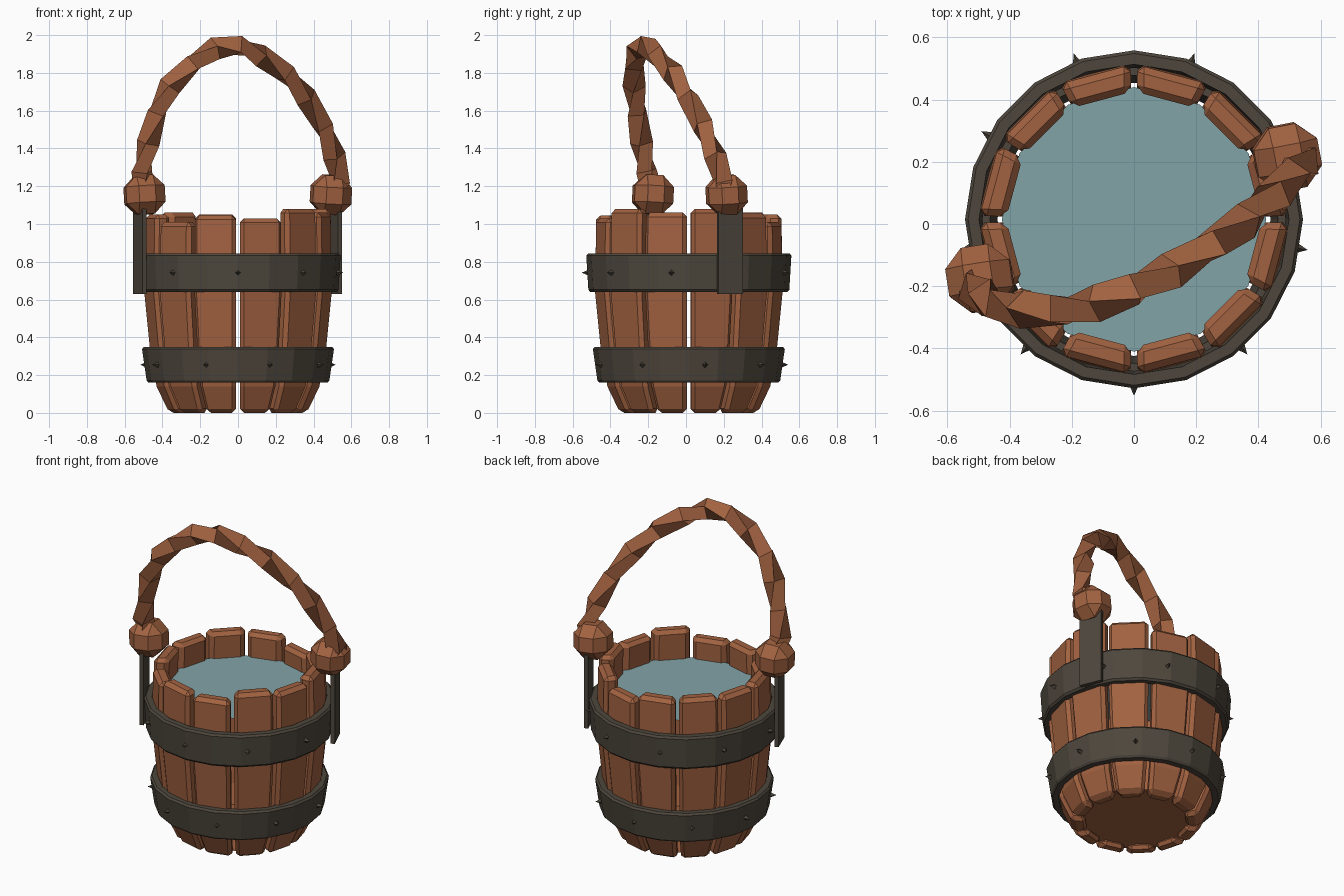
import bpy, bmesh, math
from mathutils import Vector, Matrix

if "Cube" in bpy.data.objects:
    bpy.data.objects.remove(bpy.data.objects["Cube"])

CENTRE = Vector((0, 0.015, 0))


def material(name, rgb, rough):
    m = bpy.data.materials.new(name)
    m.use_nodes = True
    m.diffuse_color = (*rgb, 1)
    shader = m.node_tree.nodes["Principled BSDF"]
    shader.inputs["Base Color"].default_value = (*rgb, 1)
    shader.inputs["Roughness"].default_value = rough
    return m


WOOD = material("warm wood", (0.36, 0.122, 0.052), 0.8)
IRON = material("dark iron", (0.075, 0.062, 0.046), 0.7)
WATER = material("pale water", (0.225, 0.37, 0.39), 0.4)


def finish(bm, name, mat, bevel=0):
    bmesh.ops.recalc_face_normals(bm, faces=bm.faces[:])
    mesh = bpy.data.meshes.new(name)
    bm.to_mesh(mesh)
    bm.free()
    mesh.materials.append(mat)
    obj = bpy.data.objects.new(name, mesh)
    bpy.context.collection.objects.link(obj)
    if bevel:
        mod = obj.modifiers.new("chamfer", 'BEVEL')
        mod.width = bevel
        mod.segments = 1
        mod.limit_method = 'ANGLE'
        mod.angle_limit = math.radians(40)
    return obj


def loft(bm, rings, closed=False):
    """Skin a list of equal-length rings; cap the ends unless closed."""
    loops = [[bm.verts.new(p) for p in ring] for ring in rings]
    n = len(loops[0])
    pairs = list(zip(loops, loops[1:]))
    if closed:
        pairs.append((loops[-1], loops[0]))
    for a, b in pairs:
        for i in range(n):
            j = (i + 1) % n
            bm.faces.new((a[i], a[j], b[j], b[i]))
    if not closed:
        bm.faces.new(loops[0])
        bm.faces.new(loops[-1])


def turned(deg):
    return Matrix.Translation(CENTRE) @ Matrix.Rotation(math.radians(deg), 4, 'Z')


# Staves: wedge-shaped boards of uneven height around the bucket
STAVE_TOPS = [1.08, 1.055, 1.01, 1.05, 1.06, 1.05,
              1.05, 1.01, 1.045, 1.03, 1.08, 1.06]
SLOPE = math.tan(math.radians(15))
for k, top in enumerate(STAVE_TOPS):
    bm = bmesh.new()
    rings = []
    for z, r in [(0, 0.36), (0.14, 0.425), (0.35, 0.46), (0.64, 0.488), (top, 0.482)]:
        inner = r - 0.085
        wo, wi = r * SLOPE - 0.012, inner * SLOPE - 0.009
        rings.append([(inner, -wi, z), (r, -wo, z), (r, wo, z), (inner, wi, z)])
    loft(bm, rings)
    obj = finish(bm, f"stave_{k + 1}", WOOD, 0.022)
    obj.matrix_world = turned(15 + 30 * k)


# Bottom board and water surface
def disc(name, radius, z, mat):
    bm = bmesh.new()
    bmesh.ops.create_circle(bm, cap_ends=True, segments=12, radius=radius)
    obj = finish(bm, name, mat)
    obj.location = CENTRE + Vector((0, 0, z))


disc("bottom_board", 0.34, 0.03, WOOD)
disc("water", 0.425, 0.9, WATER)


# Iron bands with pyramid rivets
def band(name, z0, z1, r0, r1, rivet_start):
    profile = [(r0 - 0.045, z0), (r0 - 0.01, z0), (r0, z0 + 0.012),
               (r1, z1 - 0.012), (r1 - 0.01, z1), (r1 - 0.045, z1)]
    bm = bmesh.new()
    rings = []
    for k in range(20):
        a = math.tau * k / 20
        rings.append([(r * math.cos(a), r * math.sin(a), z) for r, z in profile])
    loft(bm, rings, closed=True)
    finish(bm, name, IRON).location = CENTRE
    bm = bmesh.new()
    for k in range(9):
        place = Matrix.Rotation(math.radians(rivet_start + 40 * k), 4, 'Z') \
            @ Matrix.Translation(((r0 + r1) / 2 - 0.006, 0, (z0 + z1) / 2)) \
            @ Matrix.Rotation(math.pi / 2, 4, 'Y')
        bmesh.ops.create_cone(bm, cap_ends=True, segments=4, radius1=0.032,
                              radius2=0, depth=0.07,
                              matrix=place @ Matrix.Translation((0, 0, 0)))
    finish(bm, name + "_rivets", IRON).location = CENTRE


band("lower_band", 0.16, 0.35, 0.484, 0.508, -70)
band("upper_band", 0.64, 0.845, 0.532, 0.543, -90)

# Handle straps and faceted knots on both sides
for side, angle, knot in (("left", 23, (0.492, 0.215, 1.155)),
                          ("right", 201, (-0.495, -0.175, 1.155))):
    bm = bmesh.new()
    bmesh.ops.create_cube(bm, size=1)
    bmesh.ops.scale(bm, vec=(0.024, 0.14, 0.5), verts=bm.verts[:])
    bmesh.ops.translate(bm, vec=(0.557, 0, 0.88), verts=bm.verts[:])
    finish(bm, side + "_strap", IRON).matrix_world = turned(angle)

    bm = bmesh.new()
    bmesh.ops.create_cube(bm, size=0.208)
    bmesh.ops.bevel(bm, geom=bm.edges[:], offset=0.06, segments=1,
                    profile=0.5, affect='EDGES')
    obj = finish(bm, side + "_knot", WOOD)
    obj.location = knot
    obj.rotation_euler = (0.06, 0.05, math.radians(angle - 12))

# Twisted rope handle: square section swept along the arch
PATH = [Vector(p) for p in (
    (-0.49, -0.17, 1.14), (-0.51, -0.21, 1.28), (-0.475, -0.235, 1.43),
    (-0.43, -0.26, 1.59), (-0.36, -0.275, 1.73), (-0.24, -0.275, 1.85),
    (-0.12, -0.255, 1.93), (0.0, -0.21, 1.945), (0.12, -0.15, 1.89),
    (0.25, -0.07, 1.80), (0.36, 0.01, 1.67), (0.45, 0.09, 1.52),
    (0.51, 0.155, 1.36), (0.545, 0.2, 1.22), (0.53, 0.21, 1.12))]
rings = []
for i, p in enumerate(PATH):
    tangent = (PATH[min(i + 1, len(PATH) - 1)] - PATH[max(i - 1, 0)]).normalized()
    u = tangent.cross(Vector((0.4, -0.9, 0))).normalized()
    v = tangent.cross(u)
    ring = []
    for c in range(4):
        a = math.radians(45 + 90 * c + 50 * i)
        ring.append(p + 0.062 * (u * math.cos(a) + v * math.sin(a)))
    rings.append(ring)
bm = bmesh.new()
loft(bm, rings)
finish(bm, "rope_handle", WOOD)
